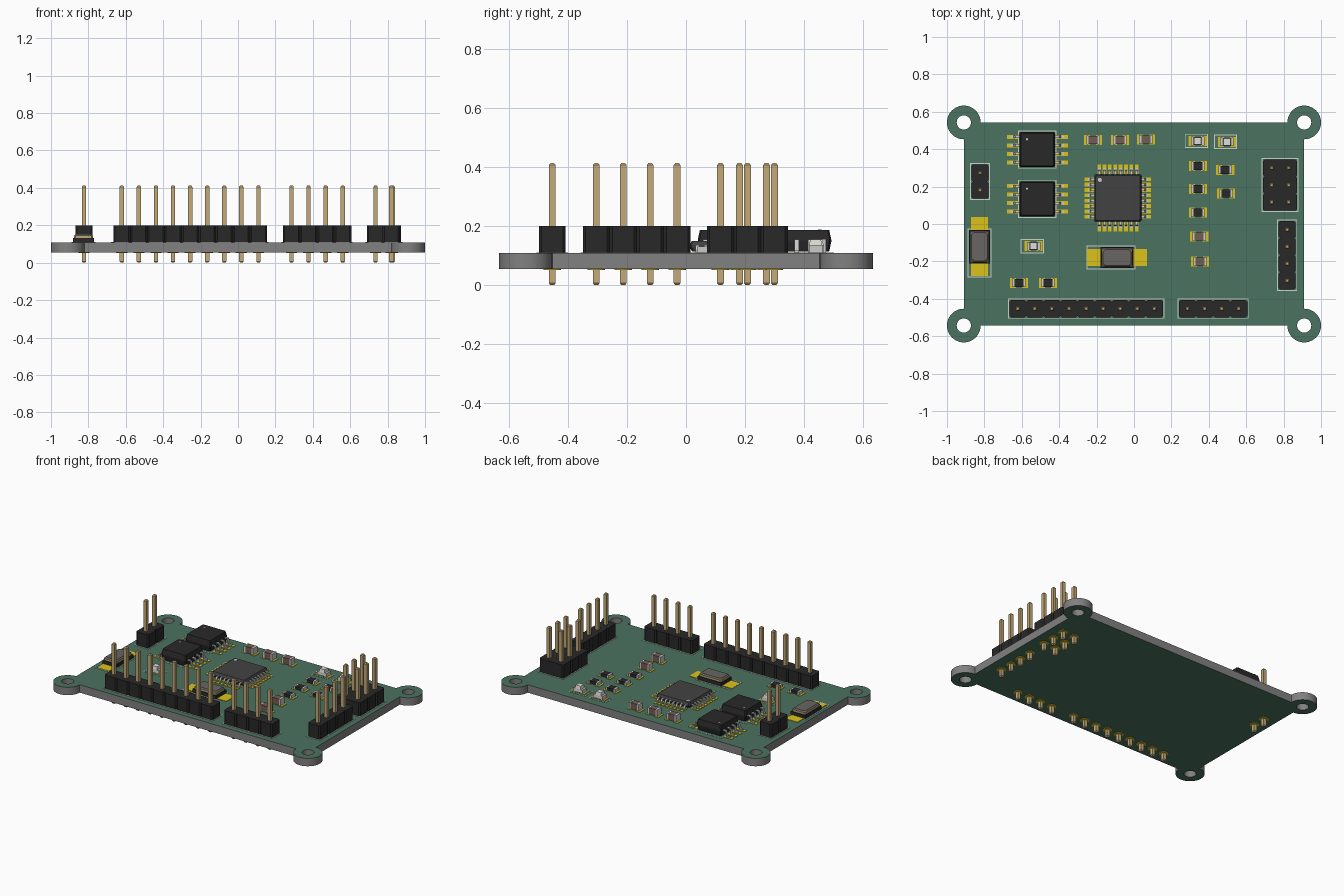
import bpy, bmesh, math
from mathutils import Vector, Matrix

if "Cube" in bpy.data.objects:
    bpy.data.objects.remove(bpy.data.objects["Cube"])

B, T = 0.054, 0.108          # board underside and top
PITCH = 0.0913
COL = {"mask": (0.07, 0.17, 0.115), "gold": (0.72, 0.55, 0.01), "pin": (0.55, 0.40, 0.19),
       "black": (0.022, 0.022, 0.022), "chip": (0.055, 0.055, 0.055), "metal": (0.55, 0.55, 0.53),
       "edge": (0.22, 0.22, 0.22), "silk": (0.62, 0.66, 0.62), "cap": (0.17, 0.11, 0.085),
       "lens": (0.75, 0.72, 0.66), "lid": (0.14, 0.13, 0.12)}
MATS = {}
for name, c in COL.items():
    MATS[name] = bpy.data.materials.new(name)
    MATS[name].diffuse_color = (*c, 1)
KEYS = list(COL)


def loft(bm, rings, mat):
    """Solid skinned through rings of 3D points."""
    vs = [[bm.verts.new(p) for p in r] for r in rings]
    n = len(vs[0])
    fs = [bm.faces.new(vs[0][::-1]), bm.faces.new(vs[-1])]
    for a, b in zip(vs, vs[1:]):
        fs += [bm.faces.new((a[i], a[(i + 1) % n], b[(i + 1) % n], b[i])) for i in range(n)]
    for f in fs:
        f.material_index = KEYS.index(mat)


def rect(x, y, w, d, z, c=0.0):
    """Rectangle ring, with optional cut corners."""
    a, b = w / 2, d / 2
    if not c:
        return [(x - a, y - b, z), (x + a, y - b, z), (x + a, y + b, z), (x - a, y + b, z)]
    pts = [(-a + c, -b), (a - c, -b), (a, -b + c), (a, b - c), (a - c, b), (-a + c, b), (-a, b - c), (-a, -b + c)]
    return [(x + p, y + q, z) for p, q in pts]


def box(bm, x, y, w, d, z0, z1, mat, c=0.0):
    loft(bm, [rect(x, y, w, d, z0, c), rect(x, y, w, d, z1, c)], mat)


def circle(x, y, r, z, n=16):
    return [(x + r * math.cos(2 * math.pi * i / n), y + r * math.sin(2 * math.pi * i / n), z) for i in range(n)]


def finish(bm, name, loc=(0, 0), turn=0):
    bmesh.ops.recalc_face_normals(bm, faces=bm.faces)
    me = bpy.data.meshes.new(name)
    bm.to_mesh(me)
    bm.free()
    for k in KEYS:
        me.materials.append(MATS[k])
    ob = bpy.data.objects.new(name, me)
    ob.location = (*loc, 0)
    ob.rotation_euler.z = turn
    bpy.context.collection.objects.link(ob)
    return ob


# Board with round mounting ears
CX, CY, R = 0.91, 0.543, 0.09
bm = bmesh.new()


def edge_loop(pts):
    vs = [bm.verts.new(p) for p in pts]
    return [bm.edges.new((vs[i - 1], vs[i])) for i in range(len(vs))]


outline, edges = [], []
for k, (sx, sy) in enumerate([(1, 1), (-1, 1), (-1, -1), (1, -1)]):
    for i in range(37):
        a = math.radians(-90 + 90 * k + 7.5 * i)
        outline.append((sx * CX + R * math.cos(a), sy * CY + R * math.sin(a), B))
        if i == 0 or i == 36:
            continue
    edges += edge_loop(circle(sx * CX, sy * CY, 0.038, B, 32))
# the ears bite the board at its corners, so fill the inner quarter by joining edge points
edges += edge_loop(outline)
bmesh.ops.triangle_fill(bm, edges=edges, use_beauty=True)
ext = bmesh.ops.extrude_face_region(bm, geom=bm.faces[:])
bmesh.ops.translate(bm, verts=[v for v in ext["geom"] if isinstance(v, bmesh.types.BMVert)], vec=(0, 0, T - B))
bm.normal_update()
for f in bm.faces:
    f.material_index = KEYS.index("mask" if abs(f.normal.z) > 0.5 else "edge")
board = finish(bm, "board")
bpy.context.view_layer.objects.active = board
board.select_set(True)
bpy.ops.object.shade_smooth_by_angle(angle=math.radians(30))


# Pin headers: n units along x, one or two rows deep
def header(name, x, y, n, rows=1, vertical=False):
    bm = bmesh.new()
    for i in range(n):
        u = (i - (n - 1) / 2) * PITCH
        box(bm, u, 0, PITCH, PITCH * rows, T, 0.2, "black", 0.009)
        for j in range(rows):
            v = (j - (rows - 1) / 2) * PITCH
            loft(bm, [rect(u, v, s, s, z) for s, z in
                      ((0.013, 0), (0.023, 0.007), (0.023, 0.406), (0.013, 0.413))], "pin")
            loft(bm, [circle(u, v, 0.03, B - 0.002), circle(u, v, 0.03, B + 0.001)], "gold")
    finish(bm, name, (x, y), math.pi / 2 if vertical else 0)


header("header_long", -0.256, -0.453, 9)
header("header_front_short", 0.423, -0.453, 4)
header("header_side", 0.819, -0.167, 4, 1, True)
header("header_double", 0.781, 0.208, 3, 2, True)
header("battery_header", -0.823, 0.227, 2, 1, True)


# Gull-wing lead plus its pad, pointing outward at the given angle
def lead(bm, ang, v, u0, u1, zm, w, pad):
    t = 0.007
    f0, s = T + 0.003, u0 + (u1 - u0) * 0.35
    k = u0 + (u1 - u0) * 0.55
    prof = [(u0 - 0.01, zm), (s, zm), (k, f0), (u1, f0), (u1, f0 + t), (k + 0.005, f0 + t),
            (s + 0.005, zm + t), (u0 - 0.01, zm + t)]
    rot = Matrix.Rotation(ang, 3, "Z")
    loft(bm, [[rot @ Vector((u, v + q * w / 2, z)) for u, z in prof] for q in (-1, 1)], "metal")
    p0, p1, pw = pad
    loft(bm, [[rot @ Vector(p) for p in rect((p0 + p1) / 2, v, p1 - p0, pw, z)]
              for z in (T - 0.001, T + 0.003)], "gold")


def chip(name, x, y, size, top, mat, sides, n, pitch, reach, w, pad, dot):
    bm = bmesh.new()
    z0, zm = T + 0.006, (T + 0.006 + top) / 2
    loft(bm, [rect(0, 0, size - d, size - d, z, 0.006) for d, z in
              ((0.014, z0), (0, zm - 0.004), (0, zm + 0.004), (0.014, top))], mat)
    loft(bm, [circle(-dot[0], dot[0], dot[1], z) for z in (top - 0.002, top + 0.001)], "metal")
    for k in range(sides):
        for i in range(n):
            lead(bm, 2 * math.pi * k / sides, (i - (n - 1) / 2) * pitch, size / 2, reach, zm - 0.003, w, pad)
    finish(bm, name, (x, y))


for name, y in (("memory_chip_back", 0.398), ("memory_chip_front", 0.134)):
    chip(name, -0.517, y, 0.188, 0.187, "black", 2, 4, 0.0456, 0.144, 0.0147, (0.1, 0.163, 0.0215), (0.055, 0.006))
chip("controller_chip", -0.086, 0.139, 0.252, 0.15, "chip", 4, 8, 0.0287, 0.161, 0.013,
     (0.128, 0.178, 0.02), (0.097, 0.011))


# Crystals: dark base, metal band, lid, large pads
def crystal(name, x, y, turn, px):
    bm = bmesh.new()
    for sx in (-1, 1):
        box(bm, sx * px, 0, 0.072, 0.09, T - 0.001, T + 0.003, "gold")
    box(bm, 0, 0, 0.178, 0.11, T + 0.002, 0.133, "black")
    box(bm, 0, 0, 0.168, 0.1, 0.133, 0.146, "pin", 0.008)
    loft(bm, [rect(0, 0, 0.168, 0.1, 0.146, 0.012), rect(0, 0, 0.152, 0.084, 0.154, 0.012)], "lid")
    finish(bm, name, (x, y), turn)


crystal("crystal_middle", -0.091, -0.179, 0, 0.124)
crystal("crystal_left", -0.826, -0.121, math.pi / 2, 0.122)


# Small two-terminal parts
def small_part(name, x, y, kind):
    bm = bmesh.new()
    h = {"resistor": 0.02, "capacitor": 0.045, "light": 0.025}[kind]
    body = {"resistor": "black", "capacitor": "cap", "light": "lens"}[kind]
    z = T + 0.003
    for s in (-1, 1):
        box(bm, s * 0.033, 0, 0.032, 0.052, T - 0.001, z, "gold")
        box(bm, s * 0.030, 0, 0.012, 0.046, z, z + h, "metal")
    box(bm, 0, 0, 0.05, 0.044, z + 0.001, z + h - 0.001, body)
    if kind == "light":
        loft(bm, [rect(0, 0, 0.044, 0.044, z + h - 0.001), rect(0, 0, 0.036, 0.036, T + 0.047)], "lens")
    finish(bm, name, (x, y))


PARTS = {"capacitor": [(-0.219, 0.449), (-0.075, 0.449), (0.064, 0.452), (0.348, -0.067), (0.353, -0.2)],
         "resistor": [(0.342, 0.31), (0.342, 0.187), (0.342, 0.061), (0.487, 0.289), (0.492, 0.163),
                      (-0.615, -0.315), (-0.46, -0.315)],
         "light": [(0.34, 0.444), (0.497, 0.439), (-0.537, -0.118)]}
for kind, places in PARTS.items():
    for i, (x, y) in enumerate(places):
        small_part(f"{kind}_{i + 1}", x, y, kind)

# Printed outlines around the parts: centre x, centre y, width, depth
OUTLINES = [(-0.256, -0.453, 0.832, 0.102), (0.423, -0.453, 0.376, 0.102), (0.819, -0.167, 0.102, 0.376),
            (0.781, 0.208, 0.193, 0.284), (-0.823, 0.227, 0.102, 0.193), (-0.517, 0.398, 0.2, 0.2),
            (-0.517, 0.134, 0.2, 0.2), (-0.123, -0.179, 0.257, 0.123), (-0.826, -0.155, 0.123, 0.257),
            (0.333, 0.444, 0.118, 0.072), (0.49, 0.439, 0.118, 0.072), (-0.544, -0.118, 0.118, 0.072)]
bm = bmesh.new()
L = 0.005
for x, y, w, d in OUTLINES:
    for s in (-1, 1):
        box(bm, x, y + s * d / 2, w + L, L, T - 0.001, T + 0.002, "silk")
        box(bm, x + s * w / 2, y, L, d - L, T - 0.001, T + 0.002, "silk")
finish(bm, "printed_outlines")

for m in bpy.data.materials:
    if m.users and not m.is_grease_pencil:
        m.use_nodes = True
        m.node_tree.nodes["Principled BSDF"].inputs["Base Color"].default_value = m.diffuse_color
